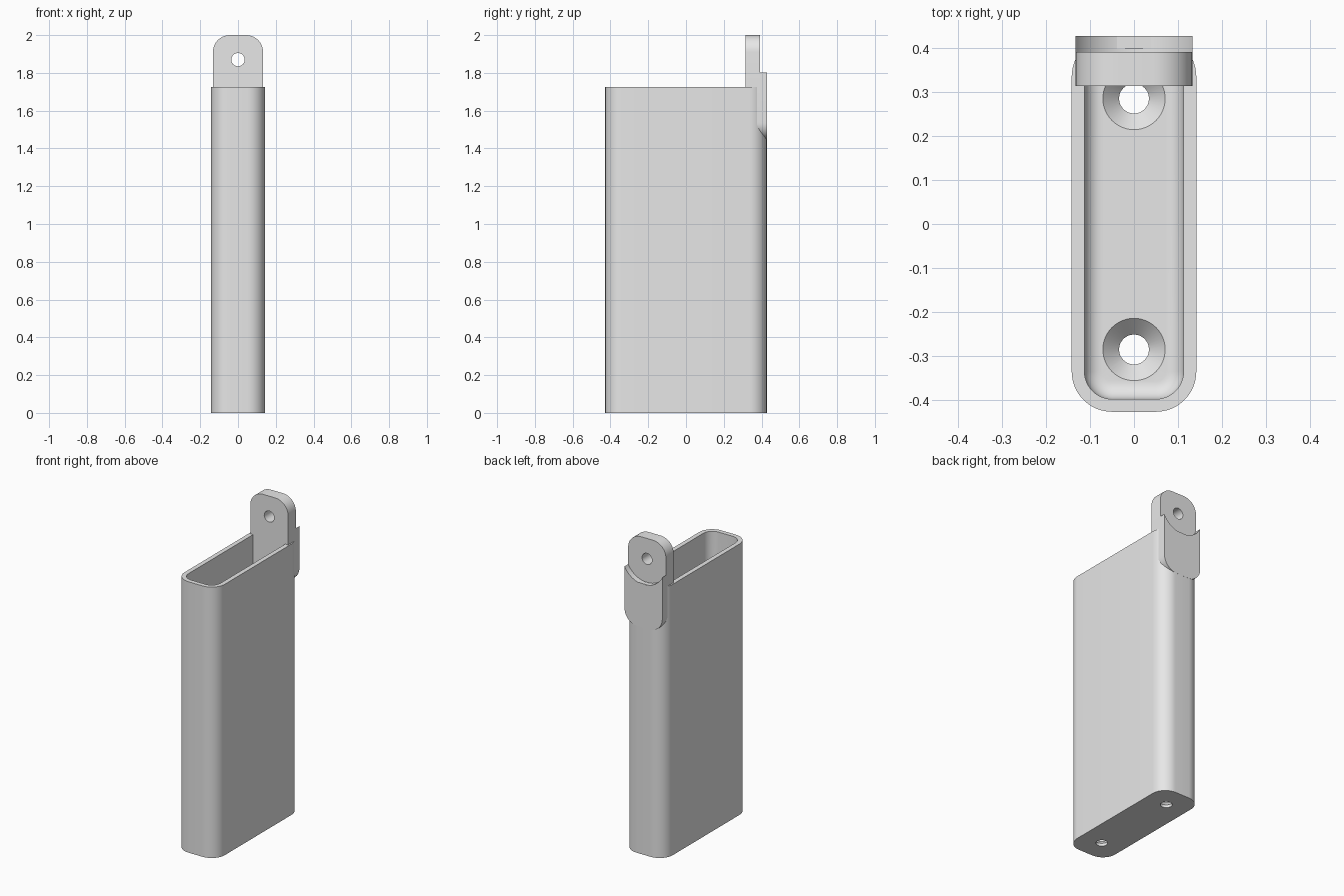
import bpy, bmesh, math
from mathutils import Matrix

cube = bpy.data.objects.get("Cube")
if cube:
    bpy.data.objects.remove(cube)

HX, HY, RIM_Z = 0.142, 0.428, 1.725      # body half sizes and height
CORNER, WALL, FLOOR, FILLET = 0.092, 0.029, 0.055, 0.04
TAB_HX, TAB_R, TAB_LOW = 0.133, 0.09, 1.445
HOLE_Z = 1.87

grey = bpy.data.materials.new("plain grey")
grey.use_nodes = True
grey.diffuse_color = (0.8, 0.8, 0.8, 1)
grey.node_tree.nodes["Principled BSDF"].inputs["Base Color"].default_value = (0.8, 0.8, 0.8, 1)


def rounded_rect(hx, hy, r, steps=12):
    """Counter-clockwise outline of a rounded rectangle around the origin."""
    pts = []
    for i, (sx, sy) in enumerate(((1, 1), (-1, 1), (-1, -1), (1, -1))):
        for k in range(steps + 1):
            a = (i + k / steps) * math.pi / 2
            pts.append((sx * (hx - r) + r * math.cos(a), sy * (hy - r) + r * math.sin(a)))
    return pts


def make_object(name, bm):
    bmesh.ops.recalc_face_normals(bm, faces=bm.faces)
    mesh = bpy.data.meshes.new(name)
    bm.to_mesh(mesh)
    bm.free()
    mesh.materials.append(grey)
    obj = bpy.data.objects.new(name, mesh)
    bpy.context.collection.objects.link(obj)
    return obj


def loft(name, loops):
    """Skin equal-length loops of 3D points and cap both ends."""
    bm = bmesh.new()
    rings = [[bm.verts.new(p) for p in loop] for loop in loops]
    for a, b in zip(rings, rings[1:]):
        for i in range(len(a)):
            j = (i + 1) % len(a)
            bm.faces.new((a[i], a[j], b[j], b[i]))
    bm.faces.new(rings[0])
    bm.faces.new(rings[-1])
    return make_object(name, bm)


def slab(name, z0, z1, y0, y1, r):
    """Upright plate with rounded corners, thick along y."""
    mid = (z0 + z1) / 2
    outline = rounded_rect(TAB_HX, (z1 - z0) / 2, r)
    return loft(name, [[(x, y, z + mid) for x, z in outline] for y in (y0, y1)])


def cone(name, r_low, r_high, depth, matrix):
    bm = bmesh.new()
    bmesh.ops.create_cone(bm, cap_ends=True, segments=48, radius1=r_low,
                          radius2=r_high, depth=depth, matrix=matrix)
    return make_object(name, bm)


def boolean(target, tool, operation="DIFFERENCE"):
    mod = target.modifiers.new(operation.title(), "BOOLEAN")
    mod.operation, mod.object, mod.solver = operation, tool, "EXACT"
    bpy.context.view_layer.objects.active = target
    bpy.ops.object.modifier_apply(modifier=mod.name)
    bpy.data.objects.remove(tool)


# Hollow body: outside, rim, inside wall, then a filleted floor
def level(inset, r, z):
    return [(x, y, z) for x, y in rounded_rect(HX - inset, HY - inset, r)]


inner_r = CORNER - WALL
loops = [level(0, CORNER, 0), level(0, CORNER, RIM_Z), level(WALL, inner_r, RIM_Z)]
for k in range(9):
    a = k / 8 * math.pi / 2
    d = FILLET * (1 - math.cos(a))
    loops.append(level(WALL + d, inner_r - d, FLOOR + FILLET * (1 - math.sin(a))))
body = loft("holder_body", loops)

# Two countersunk screw holes in the floor
for y in (-0.286, 0.286):
    boolean(body, cone("hole_cutter", 0.034, 0.034, 0.3, Matrix.Translation((0, y, 0))))
    sink = Matrix.Translation((0, y, FLOOR - 0.015))
    boolean(body, cone("sink_cutter", 0.034, 0.078, 0.044, sink))

# Hanging tab with its pin hole
across = Matrix.Translation((0, 0.36, HOLE_Z)) @ Matrix.Rotation(math.pi / 2, 4, "X")
tab = slab("hanging_tab", TAB_LOW, 2.0, 0.314, 0.392, TAB_R)
boolean(tab, cone("pin_cutter", 0.035, 0.035, 0.4, across))

# Back plate, its top scooped out around the pin hole
plate = slab("back_plate", TAB_LOW, 2.0, 0.39, HY + 0.0005, TAB_R)
boolean(plate, cone("scoop_cutter", 0.15, 0.15, 0.4, across))
# Drop the leftover pieces above the scoop tips
bm = bmesh.new()
bm.from_mesh(plate.data)
cut = bmesh.ops.bisect_plane(bm, geom=bm.verts[:] + bm.edges[:] + bm.faces[:],
                             plane_co=(0, 0, 1.802), plane_no=(0, 0, 1), clear_outer=True)
bmesh.ops.holes_fill(bm, edges=[e for e in bm.edges if e.is_boundary])
bm.to_mesh(plate.data)
bm.free()

# Smooth the curves, keep the edges crisp
bpy.ops.object.select_all(action="DESELECT")
for obj in (body, tab, plate):
    obj.select_set(True)
bpy.context.view_layer.objects.active = body
bpy.ops.object.shade_smooth_by_angle(angle=math.radians(30))
